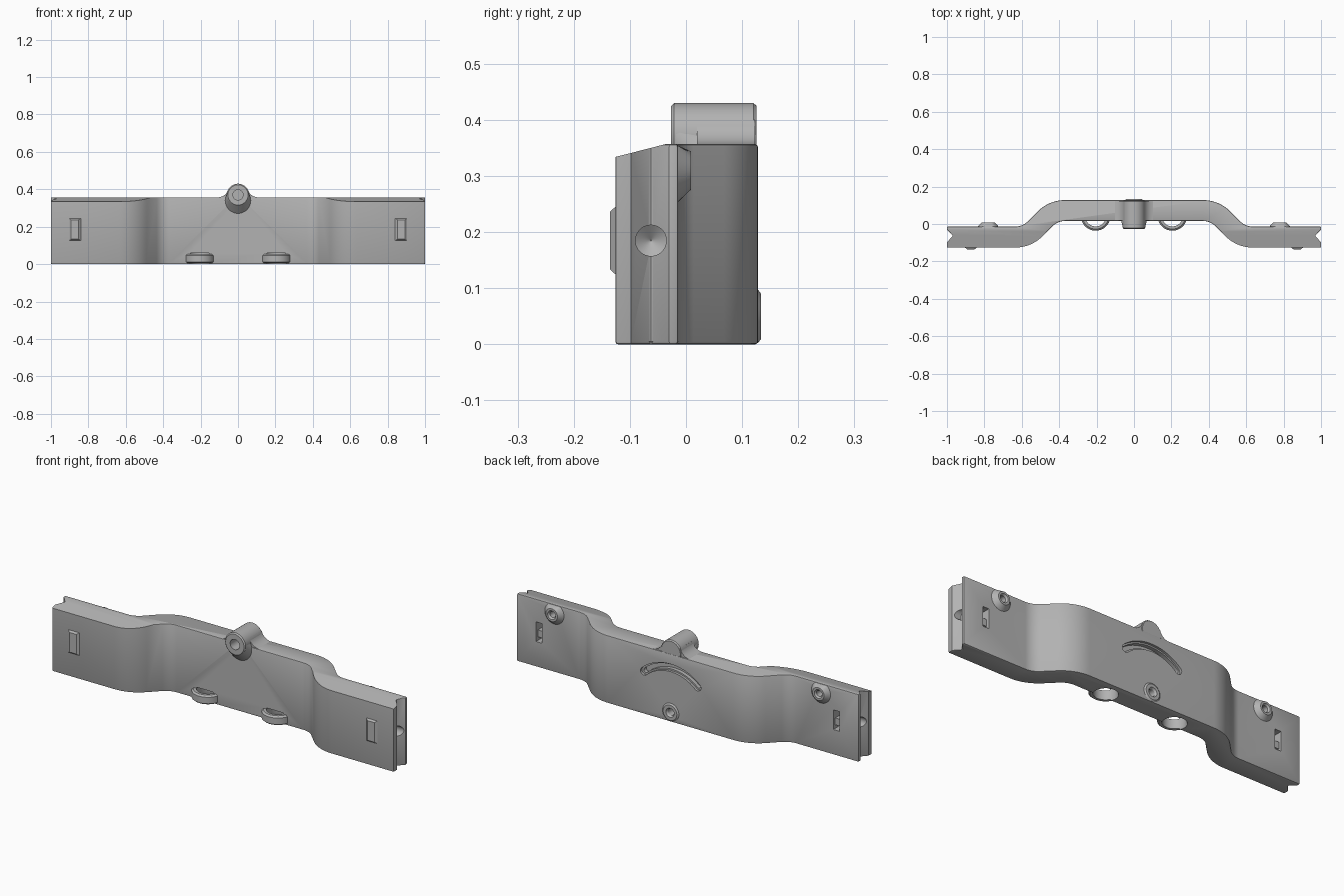
import bpy, bmesh
from math import sin, cos, pi, radians, sqrt

cube = bpy.data.objects.get("Cube")
if cube:
    bpy.data.objects.remove(cube, do_unlink=True)

grey = bpy.data.materials.new("plain grey")
grey.use_nodes = True
grey.diffuse_color = (0.45, 0.45, 0.45, 1)
grey.node_tree.nodes["Principled BSDF"].inputs["Base Color"].default_value = (0.45, 0.45, 0.45, 1)


def loft(name, rings):
    """Closed solid through a list of equal-length point rings."""
    bm = bmesh.new()
    rows = [[bm.verts.new(p) for p in ring] for ring in rings]
    n = len(rows[0])
    for a, b in zip(rows, rows[1:]):
        for i in range(n):
            j = (i + 1) % n
            bm.faces.new((a[i], a[j], b[j], b[i]))
    bm.faces.new(rows[0])
    bm.faces.new(rows[-1])
    bmesh.ops.recalc_face_normals(bm, faces=bm.faces)
    mesh = bpy.data.meshes.new(name)
    bm.to_mesh(mesh)
    bm.free()
    mesh.materials.append(grey)
    obj = bpy.data.objects.new(name, mesh)
    bpy.context.scene.collection.objects.link(obj)
    return obj


def turned(name, axis, centre, steps, n=40, top=9):
    """Round solid: steps are (position along axis, radius)."""
    rings = []
    for pos, r in steps:
        ring = []
        for i in range(n):
            u, v = r * cos(2 * pi * i / n), r * sin(2 * pi * i / n)
            a, b = centre[0] + u, centre[1] + v
            p = {"x": (pos, a, b), "y": (a, pos, b), "z": (a, b, pos)}[axis]
            ring.append((p[0], p[1], min(p[2], top)))
        rings.append(ring)
    return loft(name, rings)


def prism(name, axis, outline, lo, hi):
    def place(p, t):
        return {"x": (t, *p), "y": (p[0], t, p[1]), "z": (*p, t)}[axis]
    return loft(name, [[place(p, t) for p in outline] for t in (lo, hi)])


def rect(x, z, w, h):
    return [(x - w, z - h), (x + w, z - h), (x + w, z + h), (x - w, z + h)]


def bake(obj):
    deps = bpy.context.evaluated_depsgraph_get()
    mesh = bpy.data.meshes.new_from_object(obj.evaluated_get(deps))
    obj.modifiers.clear()
    obj.data = mesh


def cut(obj, *cutters):
    for c in cutters:
        mod = obj.modifiers.new("cut", "BOOLEAN")
        mod.operation, mod.solver, mod.object = "DIFFERENCE", "EXACT", c
        bake(obj)


def discard(*objs):
    for o in objs:
        bpy.data.objects.remove(o, do_unlink=True)


# Bar: offset plan outline with S bends and grooved ends
H, HALF, R = 0.357, 0.056, 0.15
Y_END, Y_MID, X_END = -0.07, 0.072, 0.635
BEND = radians(45)
straight = (Y_MID - Y_END - 2 * R * (1 - cos(BEND))) / sin(BEND)
X_MID = X_END - 2 * R * sin(BEND) - straight * cos(BEND)
angles = [BEND * i / 10 for i in range(11)]
path = [(X_END - R * sin(a), Y_END + R * (1 - cos(a)), a) for a in angles]
path += [(X_MID + R * sin(a), Y_MID - R * (1 - cos(a)), a) for a in reversed(angles)]
back = [(x + HALF * sin(a), y + HALF * cos(a)) for x, y, a in path]
front = [(x - HALF * sin(a), y - HALF * cos(a)) for x, y, a in path]
groove = [(1, Y_END - HALF), (1, -0.098), (0.968, -0.0625), (1, -0.03), (1, Y_END + HALF)]
half = front[::-1] + groove + back
bar = prism("bar", "z", half + [(-x, y) for x, y in reversed(half)], 0, H)
bev = bar.modifiers.new("edges", "BEVEL")
bev.width, bev.segments, bev.limit_method, bev.angle_limit = 0.005, 2, "ANGLE", radians(60)
bake(bar)

# Sloped top on the forward part of the bar
slope = prism("slope_cutter", "x", [(-0.2, 0.315), (-0.03, 0.3585), (-0.03, 0.5), (-0.2, 0.5)], -1.1, 1.1)
cut(bar, slope)
discard(slope)


# Curved slot in the back, with a narrower inner step
def arc_slot(width, spread, lo):
    zc, r, n = 0.05, 0.235, 24
    pts = []
    for i in range(n + 1):
        a = pi / 2 - spread + 2 * spread * i / n
        pts.append((a, r + width))
    outer = [(q * cos(a), zc + q * sin(a)) for a, q in pts]
    inner = [(q * cos(a), zc + q * sin(a)) for a, q in [(a, r - width) for a, q in pts]]

    def end(a, start):
        cx, cz = r * cos(a), zc + r * sin(a)
        return [(cx + width * cos(start + pi * k / 8), cz + width * sin(start + pi * k / 8)) for k in range(1, 8)]
    a0, a1 = pts[0][0], pts[-1][0]
    return prism("slot_cutter", "y", outer + end(a1, a1) + inner[::-1] + end(a0, a0 + pi), lo, 0.2)


slots = [arc_slot(0.02, radians(42), 0.115), arc_slot(0.012, radians(41), 0.095)]
cut(bar, *slots)
discard(*slots)

# Mirrored details
for side, s in (("left", 1), ("right", -1)):
    # conical socket in the end groove
    socket = turned("socket_cutter", "x", (-0.0625, 0.185), [(s * 1.1, 0.0275), (s * 0.955, 0.0275), (s * 0.935, 0.001)])
    # rectangular pocket on the back with a catch inside
    pocket = prism("pocket_cutter", "y", rect(s * 0.87, 0.185, 0.018, 0.052), -0.065, 0.1)
    cut(bar, socket, pocket)
    discard(socket, pocket)
    prism(side + "_pocket_catch", "y", rect(s * 0.87, 0.17, 0.02, 0.018), -0.07, -0.03)
    # raised pad on the front
    loft(side + "_front_pad", [[(x, y, z) for x, z in rect(s * 0.872, 0.185, w, h)]
                               for y, w, h in ((-0.12, 0.032, 0.062), (-0.126, 0.032, 0.06), (-0.135, 0.02, 0.052))])
    # tapered screw boss on the back
    boss = turned(side + "_back_boss", "y", (s * 0.78, 0.31),
                  [(-0.03, 0.058), (-0.014, 0.056), (0.009, 0.034)], top=0.354)
    hole = turned("hole_cutter", "y", (s * 0.78, 0.31), [(-0.05, 0.016), (0.0, 0.016), (0.02, 0.032)])
    cut(bar, hole)
    cut(boss, hole)
    # ring under the front edge
    ring = turned(side + "_front_ring", "z", (s * 0.205, 0.043),
                  [(0.006, 0.072), (0.012, 0.079), (0.046, 0.079), (0.054, 0.07)])
    bore = turned("bore_cutter", "z", (s * 0.205, 0.043), [(-0.01, 0.062), (0.012, 0.056), (0.06, 0.056)])
    cut(bar, bore)
    cut(ring, bore)
    discard(hole, bore)

# Lower boss in the middle of the back
boss = turned("lower_back_boss", "y", (0, 0.05), [(0.11, 0.048), (0.128, 0.048), (0.134, 0.04)])
hole = turned("hole_cutter", "y", (0, 0.05), [(0.08, 0.018), (0.125, 0.018), (0.14, 0.028)])
cut(bar, hole)
cut(boss, hole)
discard(hole)

# Pivot hub: barrel, flared front support and filleted saddle
HZ = 0.37
hub = turned("pivot_hub", "y", (0, HZ), [(-0.027, 0.054), (-0.021, 0.06), (0.12, 0.06), (0.126, 0.055)], 56)
rings = [[(r * cos(2 * pi * i / 48), y, z + r * sin(2 * pi * i / 48)) for i in range(48)]
         for y, z, r in ((-0.021, HZ, 0.0595), (0.0, 0.352, 0.064), (0.022, 0.335, 0.07))]
flare = loft("hub_flare", rings)
hole = turned("hole_cutter", "y", (0, HZ), [(-0.05, 0.027), (0.07, 0.027)])
cut(hub, hole)
cut(flare, hole)
cut(bar, hole)
discard(hole)
fillet = []
for i in range(9):
    t = i / 8
    fillet.append(((1 - t) ** 2 * 0.115 + 2 * t * (1 - t) * 0.066 + t * t * 0.052,
                   (1 - t) ** 2 * 0.356 + 2 * t * (1 - t) * 0.357 + t * t * 0.4))
side = [(0.115, 0.345)] + fillet
saddle = prism("hub_saddle", "y", side + [(-x, z) for x, z in reversed(side)], 0.075, 0.123)
front_saddle = prism("hub_saddle_front", "y", side + [(-x, z) for x, z in reversed(side)], 0.02, 0.08)
bore = turned("bore_cutter", "y", (0, HZ), [(-0.05, 0.027), (0.07, 0.027)])
cut(front_saddle, bore)
discard(bore)

# Smooth curved faces, crisp edges
for obj in bpy.context.scene.collection.objects:
    if obj.type == "MESH" and grey.name in obj.data.materials:
        obj.data.shade_smooth()
        obj.data.set_sharp_from_angle(angle=radians(28))
